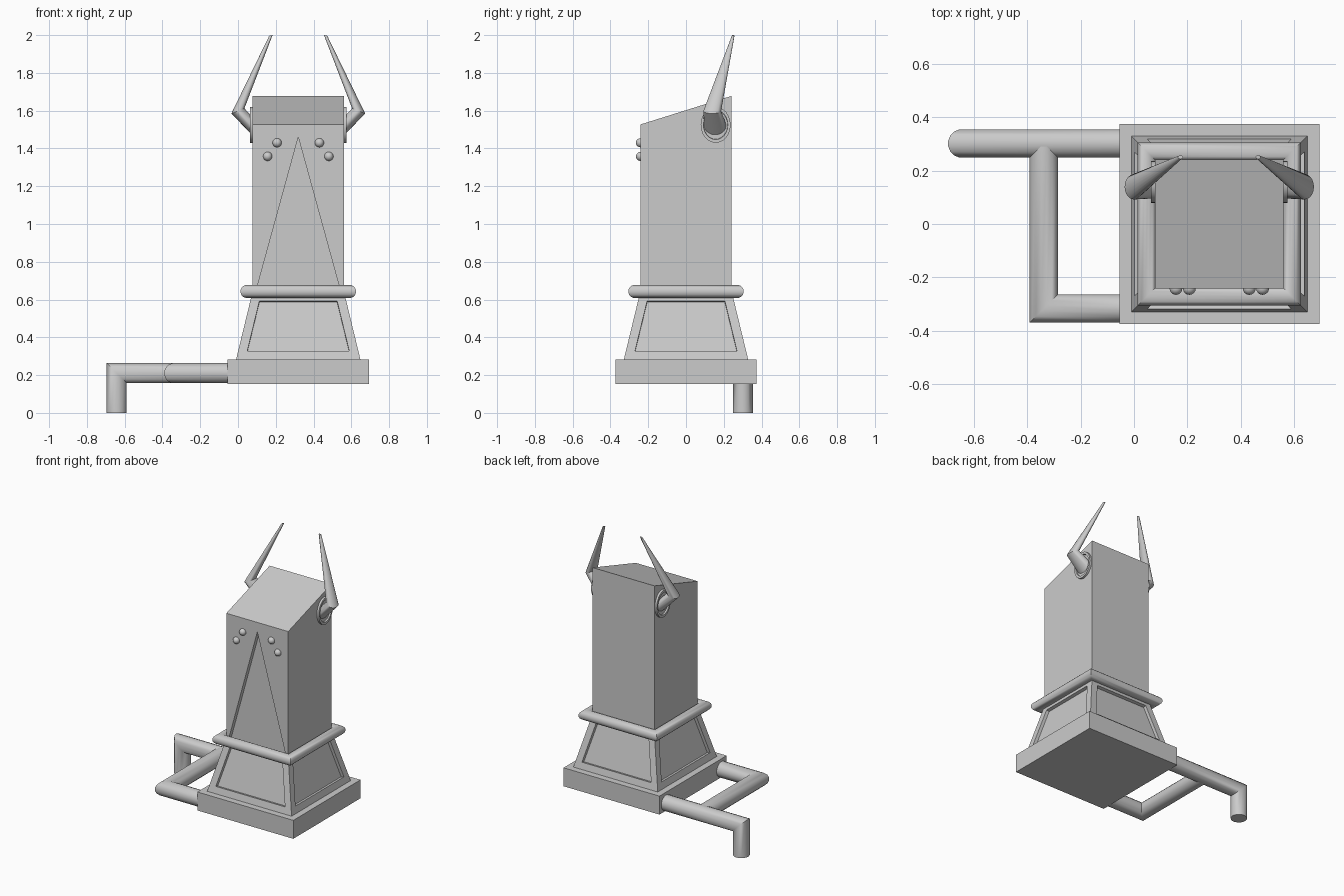
import bpy, bmesh
from math import cos, sin, tau
from mathutils import Vector as V

if "Cube" in bpy.data.objects:
    bpy.data.objects.remove(bpy.data.objects["Cube"])

CX = 0.319  # centre line of the tower


def finish(bm, name, smooth=False):
    bmesh.ops.recalc_face_normals(bm, faces=bm.faces)
    me = bpy.data.meshes.new(name)
    bm.to_mesh(me)
    bm.free()
    ob = bpy.data.objects.new(name, me)
    bpy.context.collection.objects.link(ob)
    if smooth:
        bpy.ops.object.select_all(action='DESELECT')
        ob.select_set(True)
        bpy.context.view_layer.objects.active = ob
        bpy.ops.object.shade_smooth_by_angle(angle=0.61)
    return ob


def loft(name, rings, caps=True, closed=False, smooth=False):
    """Skin a list of equal-length point rings."""
    bm = bmesh.new()
    vs = [[bm.verts.new(p) for p in r] for r in rings]
    pairs = list(zip(vs, vs[1:])) + ([(vs[-1], vs[0])] if closed else [])
    n = len(rings[0])
    for a, b in pairs:
        for i in range(n):
            j = (i + 1) % n
            bm.faces.new((a[i], a[j], b[j], b[i]))
    if caps and not closed:
        bm.faces.new(vs[0])
        bm.faces.new(vs[-1])
    return finish(bm, name, smooth)


def pipe(name, pts, r, closed=False, n=16):
    """Round tube with mitred corners."""
    pts = [V(p) for p in pts]
    m = len(pts)
    rings = []
    for i, p in enumerate(pts):
        d_out = (pts[(i + 1) % m] - p).normalized()
        d_in = (p - pts[i - 1]).normalized()
        if not closed and i == 0:
            d_in = d_out
        if not closed and i == m - 1:
            d_out = d_in
        plane = d_in + d_out
        if i == 0:
            u = d_in.orthogonal().normalized()
            w = d_in.cross(u)
            ring = [p + r * (u * cos(tau * (k + .5) / n) + w * sin(tau * (k + .5) / n)) for k in range(n)]
        # slide the previous ring along its segment to the mitre plane
        ring = [q - d_in * ((q - p).dot(plane) / d_in.dot(plane)) for q in ring]
        rings.append(ring)
    return loft(name, rings, closed=closed, smooth=True)


def square(h, z):
    return [V((CX + a * h, b * h, z)) for a, b in ((-1, -1), (1, -1), (1, 1), (-1, 1))]


def ellipse(c, a, b, n=20):
    c, a, b = V(c), V(a), V(b)
    return [c + a * cos(tau * k / n) + b * sin(tau * k / n) for k in range(n)]


# base slab
loft("base_slab", [square(.374, .153), square(.374, .283)])

# tapered plinth with four recessed panels
plinth = loft("plinth", [square(.329, .283), square(.243, .638)])
bm = bmesh.new()
bm.from_mesh(plinth.data)
sides = [f for f in bm.faces if abs(f.normal.z) < .7]
bmesh.ops.inset_individual(bm, faces=sides, thickness=.047, use_even_offset=True)
bmesh.ops.inset_individual(bm, faces=sides, thickness=.0005, depth=-.022)
bm.to_mesh(plinth.data)
bm.free()

# rounded moulding around the plinth top
pipe("collar_moulding", square(.271, .643), .035, closed=True)

# column with sloped top
top = square(.241, 1.527)
top[2].z = top[3].z = 1.678
column = loft("column", [square(.241, .62), top])

# triangular recess in the column front
tri = [(-.236, .6), (.236, .6), (0, 1.459)]
cutter = loft("recess_cutter", [[V((CX + x, y, z)) for x, z in tri] for y in (-.3, -.211)])
cutter.hide_render = True
mod = column.modifiers.new("recess", 'BOOLEAN')
mod.operation = 'DIFFERENCE'
mod.object = cutter
mod.solver = 'EXACT'
bpy.context.view_layer.objects.active = column
bpy.ops.object.modifier_apply(modifier="recess")
bpy.data.objects.remove(cutter)

for s, side in ((-1, "left"), (1, "right")):
    # eye studs
    for k, (x, z) in enumerate(((.112, 1.43), (.162, 1.358))):
        bm = bmesh.new()
        bmesh.ops.create_uvsphere(bm, u_segments=16, v_segments=10, radius=.024)
        bmesh.ops.translate(bm, verts=bm.verts, vec=(CX + s * x, -.241, z))
        finish(bm, f"eye_{side}_{k + 1}", True)

    # horn socket: oval rim with a sunken centre
    prof = [(.235, 1), (.256, 1), (.256, .82), (.246, .8)]
    loft("horn_socket_" + side,
         [ellipse((CX + s * x, .157, 1.525), (0, .079 * f, 0), (0, 0, .095 * f), 24) for x, f in prof],
         smooth=True)

    # bent horn: wall root, elbow, tip
    loft("horn_" + side, [
        ellipse((CX + s * .235, .156, 1.511), (0, .06, 0), (0, 0, -.05)),
        ellipse((CX + s * .3195, .139, 1.5985), (0, .047, 0), (s * .0345, 0, -.0135)),
        ellipse((CX + s * .145, .25, 1.998), (0, .007, 0), (s * .009, 0, -.002))], smooth=True)

# pipes on the left of the base
R = .054
pipe("foot_pipe", [(-.04, .301, .21), (-.642, .301, .21), (-.642, .301, 0)], R)
pipe("brace_pipe", [(-.04, -.316, .21), (-.337, -.316, .21), (-.337, .301, .21)], R)
